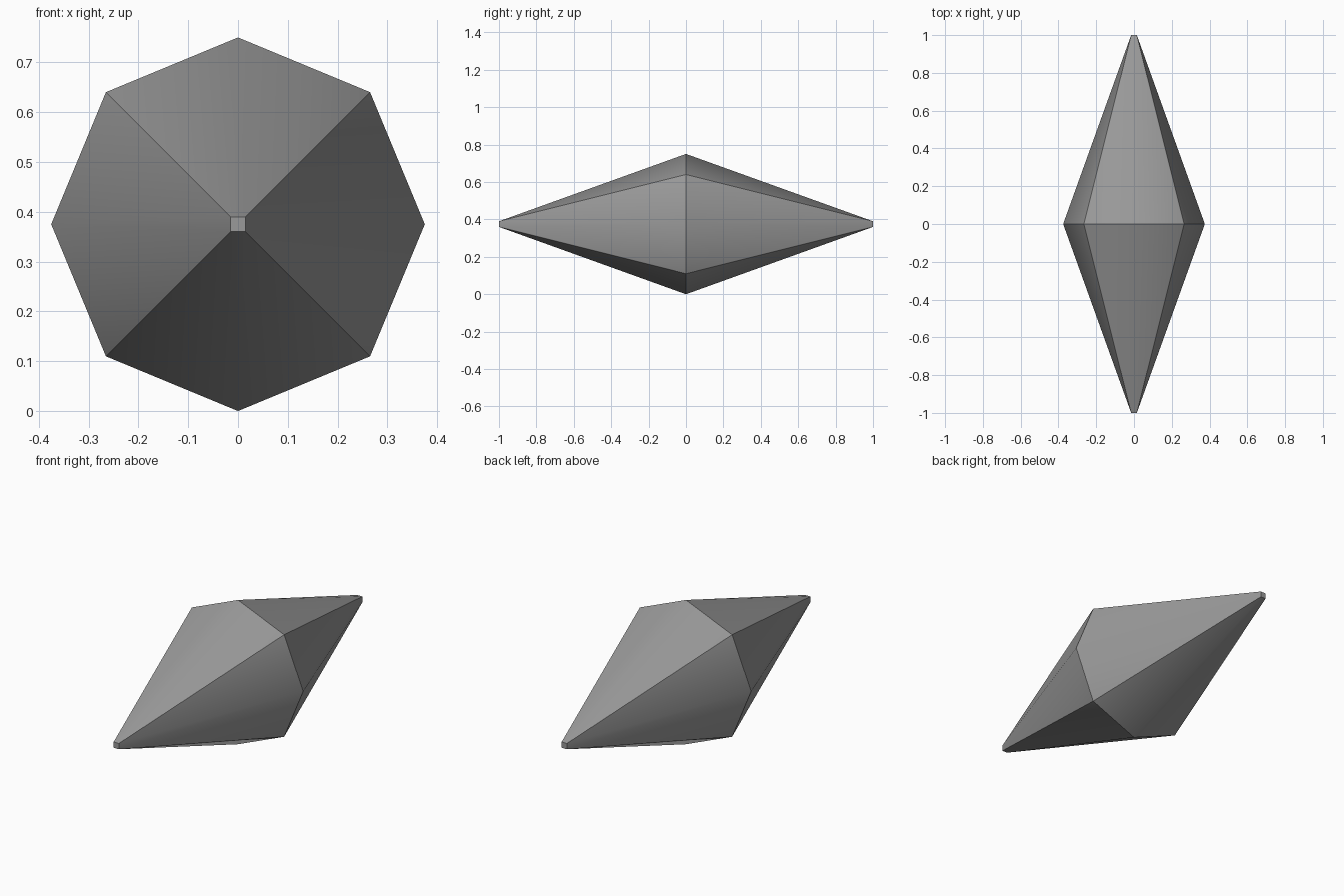
import bpy, bmesh, math

old = bpy.data.objects.get("Cube")
if old:
    bpy.data.objects.remove(old, do_unlink=True)

R, TIP, HALF = 0.375, 0.015, 1.0

# Single grey material
grey = bpy.data.materials.new("stone_grey")
grey.use_nodes = True
colour = (0.32, 0.32, 0.32, 1)
grey.diffuse_color = colour
grey.node_tree.nodes["Principled BSDF"].inputs["Base Color"].default_value = colour

bm = bmesh.new()

# Octagonal girdle around the middle; odd corners lie on the diagonals
girdle = [bm.verts.new((R * math.cos(i * math.pi / 4), 0,
                        R + R * math.sin(i * math.pi / 4))) for i in range(8)]

# Each end narrows to a tiny square tip
for end in (-1, 1):
    tip = [bm.verts.new((sx * TIP, end * HALF, R + sz * TIP))
           for sx, sz in ((1, 1), (-1, 1), (-1, -1), (1, -1))]
    bm.faces.new(tip)
    for k in range(4):
        a, b = tip[k - 1], tip[k]
        before, mid, after = girdle[2 * k - 1], girdle[2 * k], girdle[2 * k + 1]
        bm.faces.new((before, mid, a))
        bm.faces.new((mid, b, a))
        bm.faces.new((mid, after, b))

bmesh.ops.recalc_face_normals(bm, faces=bm.faces)
mesh = bpy.data.meshes.new("crystal")
bm.to_mesh(mesh)
bm.free()
mesh.materials.append(grey)
crystal = bpy.data.objects.new("crystal", mesh)
bpy.context.collection.objects.link(crystal)

# Soft panels with crisp diagonal edges
bpy.context.view_layer.objects.active = crystal
crystal.select_set(True)
bpy.ops.object.shade_smooth_by_angle(angle=math.radians(30))
